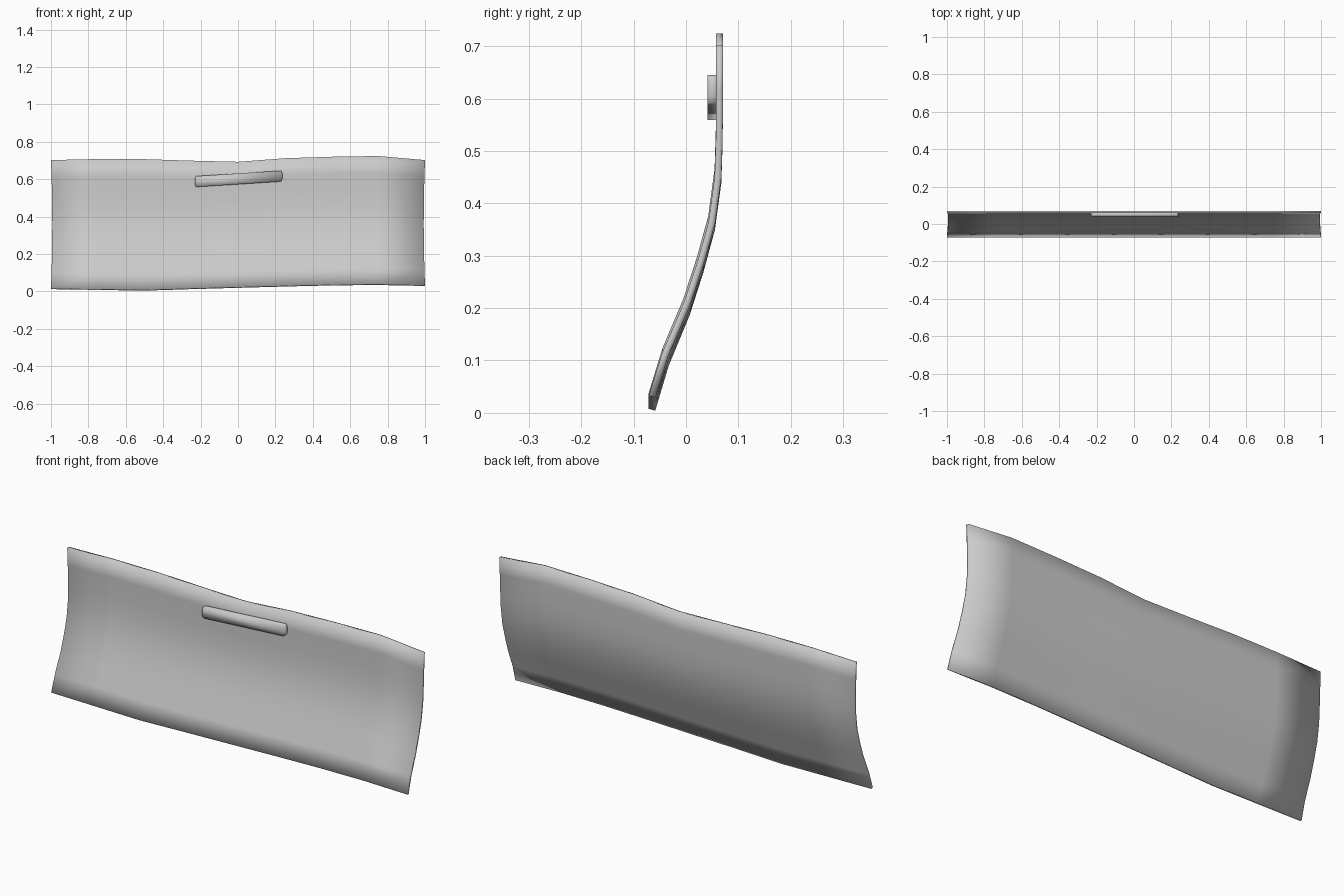
import bpy, bmesh
from mathutils import Vector

if "Cube" in bpy.data.objects:
    bpy.data.objects.remove(bpy.data.objects["Cube"])

THICK = 0.013
# side profile (y, z), swept along x
PROFILE = [(-0.065, 0.02), (-0.039, 0.105), (0.001, 0.20), (0.027, 0.28), (0.049, 0.36),
           (0.061, 0.45), (0.0635, 0.53), (0.064, 0.62), (0.064, 0.71)]
# x, bottom edge z, top edge z of the wavy outline
COLUMNS = [(-1, .014, .702), (-.75, .010, .708), (-.5, .006, .707), (-.25, .014, .699),
           (0, .021, .693), (.25, .028, .712), (.5, .034, .720), (.75, .036, .724), (1, .031, .702)]


def make(name, bm):
    bmesh.ops.recalc_face_normals(bm, faces=bm.faces)
    for f in bm.faces:
        f.smooth = True
    me = bpy.data.meshes.new(name)
    bm.to_mesh(me)
    bm.free()
    ob = bpy.data.objects.new(name, me)
    bpy.context.collection.objects.link(ob)
    return ob


# curved panel: closed section loop (front up, back down) per column
bm = bmesh.new()
pts = [Vector(p) for p in PROFILE]
normals = []
for i in range(len(pts)):
    d = (pts[min(i + 1, len(pts) - 1)] - pts[max(i - 1, 0)]).normalized()
    normals.append(Vector((d.y, -d.x)) * THICK / 2)
section = [p - n for p, n in zip(pts, normals)] + [p + n for p, n in zip(pts, normals)][::-1]
z0, z1 = PROFILE[0][1], PROFILE[-1][1]
rings = []
for x, lo, hi in COLUMNS:
    ring = []
    for p in section:
        t = (p.y - z0) / (z1 - z0)
        bow = 0.007 * max(0, 4 * t * (1 - t)) if abs(x) == 1 else 0
        ring.append(bm.verts.new((x * (1 - bow), p.x, lo + t * (hi - lo))))
    rings.append(ring)
n = len(section)
for a, b in zip(rings, rings[1:]):
    for i in range(n):
        j = (i + 1) % n
        bm.faces.new((a[i], a[j], b[j], b[i]))
for r in (rings[0], rings[-1]):
    for i in range(n // 2 - 1):
        bm.faces.new((r[i], r[i + 1], r[n - 2 - i], r[n - 1 - i]))
make("curved_panel", bm)

# slanted handle bar with clipped corners
bm = bmesh.new()
L, H = 0.234, 0.029
corner = [(L, H * .45), (L - .004, H * .85), (L - .010, H)]
quarter = corner + [(-x, z) for x, z in corner[::-1]]
outline = quarter + [(-x, -z) for x, z in quarter]
front, back = [[bm.verts.new((x + 0.003, y, 0.602 + z + 0.064 * x)) for x, z in outline]
               for y in (0.041, 0.062)]
bm.faces.new(front)
bm.faces.new(back)
for i in range(len(outline)):
    j = (i + 1) % len(outline)
    bm.faces.new((front[i], front[j], back[j], back[i]))
make("handle_bar", bm)
